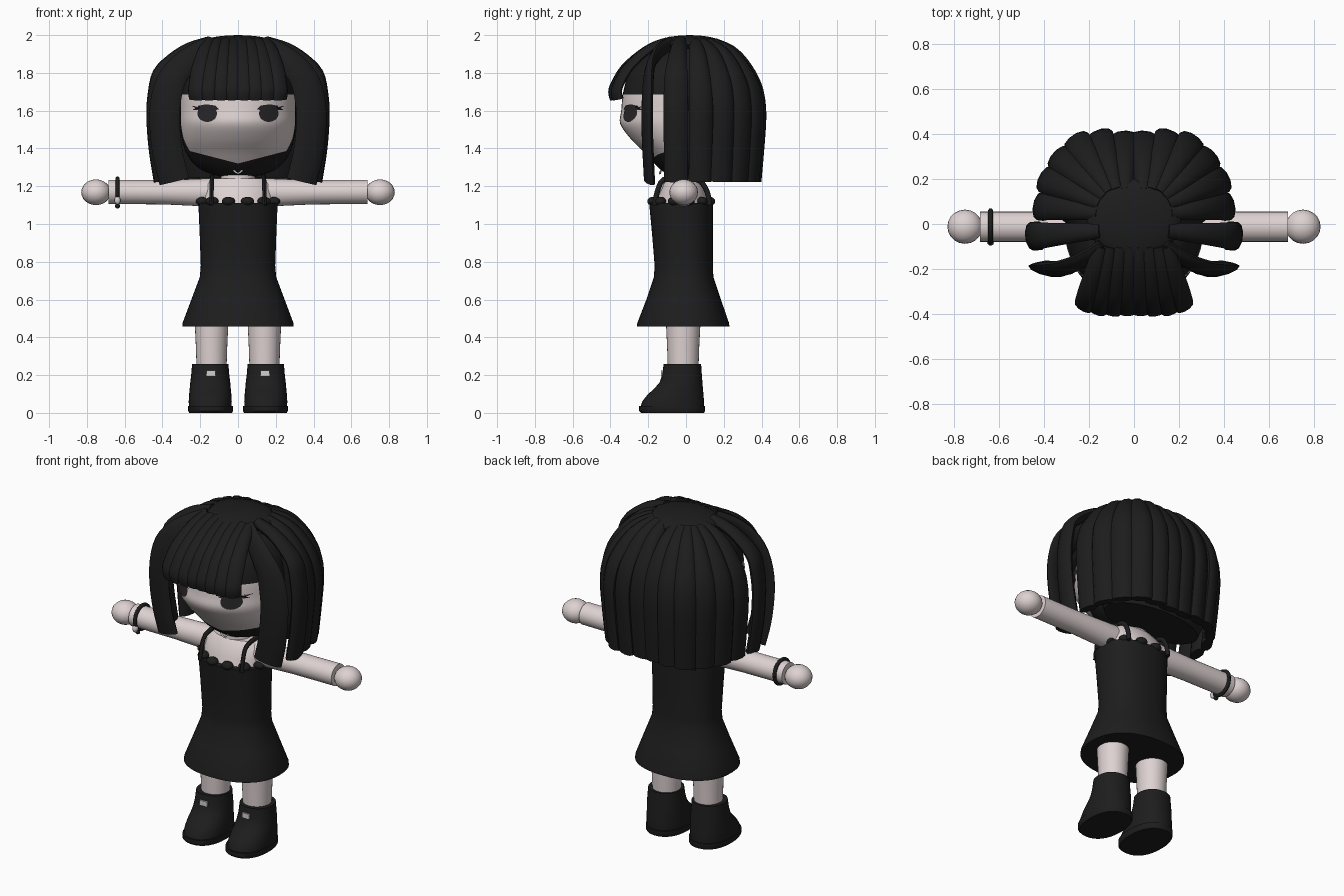
import bpy, bmesh, math
from mathutils import Vector, Matrix
from mathutils.bvhtree import BVHTree

if "Cube" in bpy.data.objects:
    bpy.data.objects.remove(bpy.data.objects["Cube"])


def material(name, rgb):
    m = bpy.data.materials.new(name)
    m.use_nodes = True
    m.diffuse_color = (*rgb, 1)
    m.node_tree.nodes["Principled BSDF"].inputs["Base Color"].default_value = (*rgb, 1)
    return m


SKIN = material("pale skin", (0.73, 0.645, 0.64))
HAIR = material("black hair", (0.012, 0.012, 0.012))
CLOTH = material("black cloth", (0.0125, 0.0125, 0.0125))
EYE = material("eye black", (0.022, 0.02, 0.022))
SILVER = material("silver", (0.65, 0.62, 0.62))
made = []


def finish(name, bm, *mats):
    bmesh.ops.recalc_face_normals(bm, faces=bm.faces)
    mesh = bpy.data.meshes.new(name)
    bm.to_mesh(mesh)
    bm.free()
    for m in mats:
        mesh.materials.append(m)
    ob = bpy.data.objects.new(name, mesh)
    bpy.context.collection.objects.link(ob)
    made.append(ob)
    return ob


def refine(rows, n=4):
    """Catmull-Rom resampling of rows of numbers."""
    r = [Vector(p) for p in rows]
    r = [r[0] * 2 - r[1]] + r + [r[-1] * 2 - r[-2]]
    out = []
    for a, b, c, d in zip(r, r[1:], r[2:], r[3:]):
        for k in range(n):
            t = k / n
            out.append(0.5 * (2 * b + (c - a) * t + (2 * a - 5 * b + 4 * c - d) * t * t
                              + (3 * b - a - 3 * c + d) * t ** 3))
    return out + [r[-2]]


def skin_rings(bm, rings):
    rings = [[bm.verts.new(p) for p in ring] for ring in rings]
    n = len(rings[0])
    for a, b in zip(rings, rings[1:]):
        for i in range(n):
            bm.faces.new((a[i], a[(i + 1) % n], b[(i + 1) % n], b[i]))
    bm.faces.new(rings[0])
    bm.faces.new(rings[-1])


def loft(rows, x=0, seg=32, power=2.0):
    """Stack of rounded rings, each row = height, half width, front y, back y."""
    bm, rings = bmesh.new(), []
    for z, rx, front, back in rows:
        ring = []
        for i in range(seg):
            a = math.tau * i / seg
            c, s = math.cos(a), math.sin(a)
            cx = math.copysign(abs(c) ** (2 / power), c)
            sy = math.copysign(abs(s) ** (2 / power), s)
            ring.append((x + rx * cx, (front + back) / 2 + (back - front) / 2 * sy, z))
        rings.append(ring)
    skin_rings(bm, rings)
    return bm


def strand(name, path, widths, thick, mat, normal=None, seg=10):
    """Lens-shaped tube along a path; its flat side faces outward or along normal."""
    pts, bm, rings = refine(path, 3), bmesh.new(), []
    for i, p in enumerate(pts):
        t = (pts[min(i + 1, len(pts) - 1)] - pts[max(i - 1, 0)]).normalized()
        out = Vector(normal) if normal else p - Vector((0, 0, 1.5))
        side = t.cross(out).normalized()
        up = side.cross(t)
        f = min(1, i / (len(pts) - 1) * 2)
        w = widths[0] + (widths[1] - widths[0]) * f
        rings.append([p + side * (w / 2 * math.cos(math.tau * k / seg))
                      + up * (thick / 2 * math.sin(math.tau * k / seg)) for k in range(seg)])
    skin_rings(bm, rings)
    return finish(name, bm, mat)


def ball(name, loc, size, mat):
    bm = bmesh.new()
    bmesh.ops.create_uvsphere(bm, u_segments=20, v_segments=12, radius=1,
                              matrix=Matrix.Translation(loc) @ Matrix.Diagonal((*size, 1)))
    return finish(name, bm, mat)


def box(name, loc, size, mat):
    bm = bmesh.new()
    bmesh.ops.create_cube(bm, matrix=Matrix.Translation(loc) @ Matrix.Diagonal((*size, 1)))
    return finish(name, bm, mat)


# Head: pale face, dark scalp and dark jaw underside
bm = loft(refine([(1.25, .09, -.08, .12), (1.28, .18, -.125, .18), (1.32, .235, -.168, .22),
                  (1.38, .275, -.222, .26), (1.45, .297, -.292, .28), (1.53, .307, -.348, .3),
                  (1.6, .307, -.343, .3), (1.7, .305, -.332, .3), (1.8, .285, -.3, .28),
                  (1.88, .23, -.23, .22), (1.93, .14, -.14, .14)]), seg=48)
planes = [((0, 0, 1.32), (.26, 0, -1)), ((0, 0, 1.32), (-.26, 0, -1)),
          ((0, 0, 1.685), (0, 0, 1)), ((0, -.08, 0), (0, 1, 0))]
for co, no in planes:
    bmesh.ops.bisect_plane(bm, geom=bm.verts[:] + bm.edges[:] + bm.faces[:], plane_co=co, plane_no=no)
for f in bm.faces:
    c = f.calc_center_median()
    f.material_index = int(c.z < 1.32 + .26 * abs(c.x) or c.z > 1.685 or c.y > -.08)
bm.normal_update()
face_tree = BVHTree.FromBMesh(bm)
finish("head", bm, SKIN, HAIR)


def decal(name, centre, outline, mat):
    """Thin painted plate laid on the face."""
    bm = bmesh.new()

    def put(x, z):
        hit = face_tree.ray_cast(Vector((x, -1, z)), Vector((0, 1, 0)))[0]
        return bm.verts.new(hit - Vector((0, .006, 0)))
    mid, rim = put(*centre), [put(*p) for p in outline]
    for i in range(len(rim)):
        bm.faces.new((mid, rim[i - 1], rim[i]))
    ob = finish(name, bm, mat)
    if ob.data.polygons[0].normal.y > 0:
        ob.data.flip_normals()


# Eyes and lashes
for s, tag in ((1, "left"), (-1, "right")):
    decal(tag + "_eye", (s * .163, 1.585),
          [(s * .163 + .052 * math.cos(a), 1.585 + .045 * math.sin(a))
           for a in (math.tau * k / 20 for k in range(20))], EYE)
    lash = [(.1, 1.606), (.12, 1.627), (.17, 1.634), (.215, 1.625), (.25, 1.626),
            (.225, 1.614), (.24, 1.604), (.21, 1.604), (.165, 1.606), (.12, 1.604)]
    decal(tag + "_lashes", (s * .17, 1.62), [(s * x, z) for x, z in lash], EYE)

# Hair: inner mass, crown and strands
finish("hair_mass", loft(refine([(1.245, .315, 0, .295), (1.4, .375, -.04, .345), (1.6, .405, -.06, .37),
                                 (1.75, .375, -.08, .34), (1.86, .28, -.1, .245),
                                 (1.94, .18, -.1, .16)]), seg=40), HAIR)
ball("hair_crown", (0, .02, 1.95), (.21, .18, .05), HAIR)
back_fall = [(0, 1.955), (.35, 1.918), (.62, 1.855), (.85, 1.765), (.96, 1.68), (1, 1.57), (.955, 1.4), (.89, 1.225)]
side_fall = [(0, 1.965), (.35, 1.932), (.65, 1.875), (.89, 1.8), (.97, 1.7), (1, 1.58), (.96, 1.4), (.87, 1.225)]
fringe = [(0, 1.968), (.25, 1.943), (.5, 1.898), (.78, 1.825), (.95, 1.745), (1, 1.7), (.97, 1.66)]


def flow(root, tip, shape):
    return [(root[0] + (tip[0] - root[0]) * f, root[1] + (tip[1] - root[1]) * f, z) for f, z in shape]


long_locks = [((.04, .15), (.05, .385)), ((.08, .15), (.155, .39)), ((.11, .14), (.257, .37)),
              ((.13, .12), (.337, .297)), ((.15, .09), (.395, .2)), ((.16, .05), (.42, .08)),
              ((.15, -.03), (.455, -.055))]
bangs = [((.022, -.1), (.035, -.39)), ((.065, -.1), (.1, -.39)),
         ((.11, -.1), (.165, -.385)), ((.15, -.1), (.225, -.368))]
for s, tag in ((1, "left"), (-1, "right")):
    for i, (root, tip) in enumerate(long_locks):
        strand(f"{tag}_long_lock_{i + 1}", flow((s * root[0], root[1]), (s * tip[0], tip[1]),
                                                back_fall if tip[1] > 0 else side_fall),
               (.07, .128), .06, HAIR)
    for i, (root, tip) in enumerate(bangs):
        strand(f"{tag}_fringe_{i + 1}", flow((s * root[0], root[1]), (s * tip[0], tip[1]), fringe),
               (.06, .09), .04, HAIR)
    front = [(.13, -.09, 1.95), (.215, -.15, 1.905), (.295, -.187, 1.84), (.358, -.2, 1.75),
             (.387, -.205, 1.62), (.387, -.205, 1.5), (.37, -.2, 1.36), (.337, -.193, 1.225)]
    strand(tag + "_front_lock", [(s * x, y, z) for x, y, z in front], (.1, .165), .05, HAIR,
           normal=(s * .25, -1, 0))

# Neck, torso and choker pendant
finish("neck", loft([(1.18, .095, -.1, .07), (1.3, .085, -.095, .07)]), SKIN)
finish("torso", loft([(1.06, .195, -.17, .12), (1.15, .195, -.145, .112), (1.21, .185, -.12, .09),
                      (1.242, .145, -.095, .065)]), SKIN)
strand("choker_pendant", [(-.024, -.132, 1.284), (0, -.138, 1.268), (.024, -.132, 1.284)],
       (.01, .01), .01, SILVER, normal=(0, -1, 0))

# Dress with bead trim and straps
finish("dress", loft([(.457, .295, -.26, .23), (.475, .294, -.258, .228), (.6, .247, -.21, .185),
                      (.72, .202, -.17, .145), (.78, .197, -.166, .142), (.95, .203, -.18, .142),
                      (1.11, .21, -.195, .142)], seg=48, power=2.3), CLOTH)
for i in range(12):
    a = math.tau * (i + .5) / 12
    ball(f"neckline_bead_{i + 1}", (.195 * math.cos(a), -.025 + .155 * math.sin(a), 1.12),
         (.035, .03, .024), CLOTH)
for s, tag in ((1, "left"), (-1, "right")):
    strand(tag + "_strap", [(s * .14, -.165, 1.1), (s * .14, -.152, 1.17), (s * .138, -.118, 1.235),
                            (s * .136, -.02, 1.252), (s * .138, .07, 1.23), (s * .14, .112, 1.17),
                            (s * .14, .125, 1.1)], (.028, .028), .024, CLOTH, normal=(s, 0, .01))

# Arms, hands, legs and boots
for s, tag in ((1, "left"), (-1, "right")):
    strand(tag + "_arm", [(s * .14, -.012, 1.167), (s * .4, -.012, 1.168), (s * .685, -.012, 1.17)],
           (.15, .128), .134, SKIN, normal=(0, -1, 0), seg=28)
    ball(tag + "_hand", (s * .752, -.012, 1.168), (.078, .076, .068), SKIN)
    finish(tag + "_leg", loft([(.2, .078, -.095, .065), (.35, .083, -.1, .07), (.5, .09, -.107, .078)],
                              x=s * .14), SKIN)
    finish(tag + "_sole", loft([(0, .114, -.238, .095), (.01, .119, -.248, .1), (.036, .119, -.248, .1)],
                               x=s * .145, power=2.3), CLOTH)
    finish(tag + "_boot", loft([(.034, .113, -.24, .095), (.06, .114, -.232, .095), (.095, .112, -.205, .093),
                                (.125, .109, -.172, .09), (.16, .106, -.14, .087), (.2, .101, -.127, .084),
                                (.258, .096, -.118, .08)], x=s * .147, power=2.2), CLOTH)
    box(tag + "_boot_buckle", (s * .143, -.125, .21), (.05, .014, .028), SILVER)

# Bracelet with charm on the right wrist
hoop = [(-.638, -.012 + .071 * math.cos(a), 1.17 + .071 * math.sin(a))
        for a in (math.tau * k / 12 for k in range(13))]
strand("bracelet", hoop, (.022, .022), .022, CLOTH, normal=(1, 0, 0))
ball("bracelet_charm", (-.638, -.08, 1.125), (.016, .016, .022), SILVER)
ball("bracelet_bead", (-.638, -.055, 1.095), (.013, .013, .013), CLOTH)

# Smooth shading with sharp edges kept
bpy.ops.object.select_all(action="DESELECT")
for ob in made:
    ob.select_set(True)
bpy.context.view_layer.objects.active = made[0]
bpy.ops.object.shade_smooth_by_angle(angle=math.radians(40))
